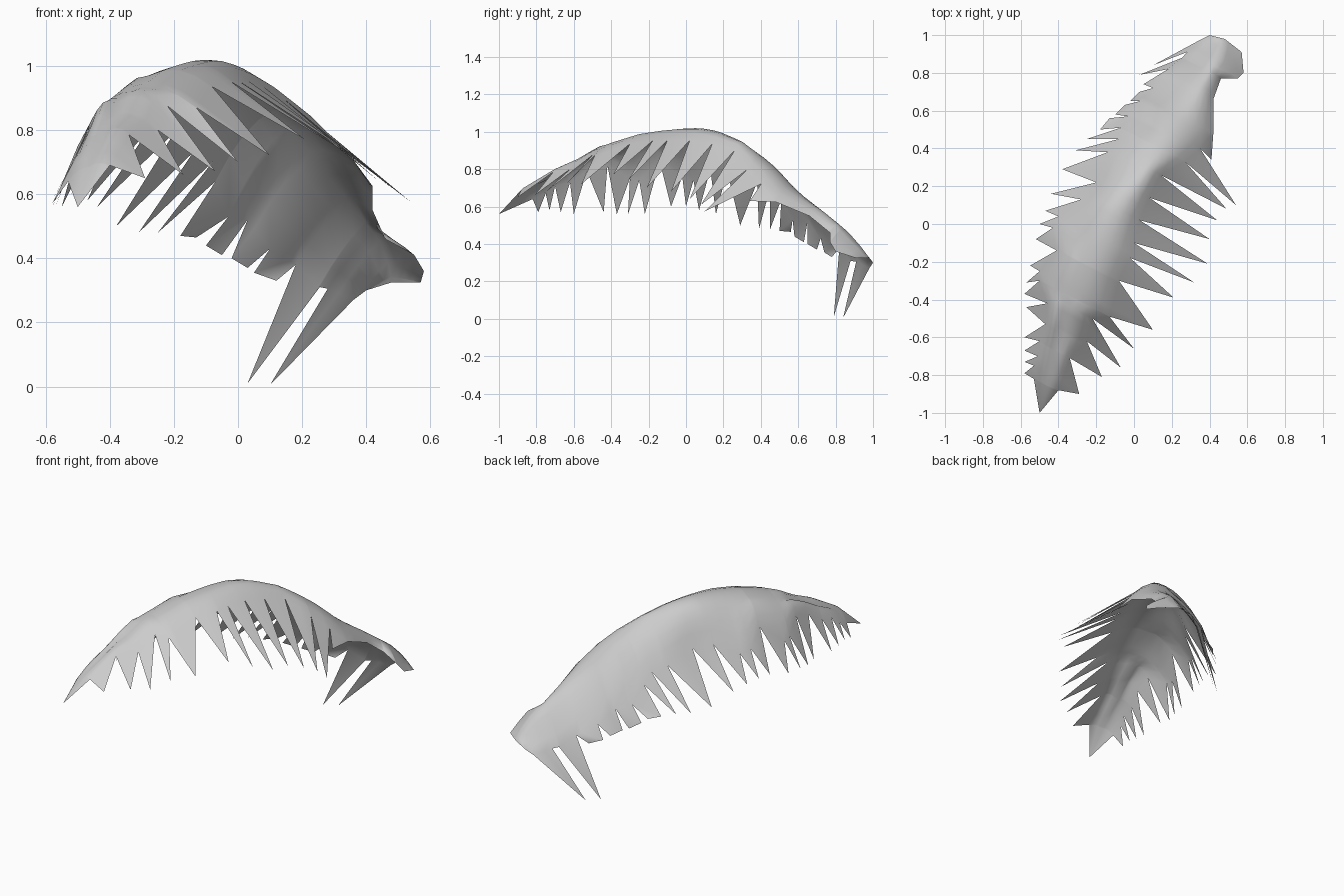
import bpy, bmesh
from mathutils import Vector

if "Cube" in bpy.data.objects:
    bpy.data.objects.remove(bpy.data.objects["Cube"])

# Spine of the frond, base to tip
SPINE = [(.48, .98, .325), (.45, .89, .44), (.37, .77, .545), (.26, .60, .68), (.135, .45, .835),
         (.01, .28, .945), (-.13, .10, 1.005), (-.28, -.20, .97), (-.37, -.42, .90),
         (-.43, -.70, .765), (-.47, -.88, .67), (-.50, -1.0, .56)]

# Each entry: root notch, then the tip point(s) of the leaflet that starts there
LEFT = [
    [(.40, 1.0, .30)], [(.36, .98, .27), (.10, .84, .005)], [(.28, .91, .305)],
    [(.255, .88, .31), (.03, .79, .01)],
    [(.18, .82, .38), (.12, .78, .33), (.05, .74, .355)],
    [(.10, .72, .43), (.03, .70, .37), (-.02, .65, .40)],
    [(.03, .65, .52), (-.05, .63, .41), (-.10, .58, .44)],
    [(-.03, .57, .53), (-.13, .56, .465), (-.18, .50, .47)],
    [(-.07, .51, .64), (-.25, .45, .48)], [(-.08, .45, .70), (-.31, .39, .48)],
    [(-.14, .38, .73), (-.38, .29, .50)], [(-.20, .22, .79), (-.44, .16, .56)],
    [(-.28, .13, .80), (-.47, .07, .58)], [(-.40, .04, .74), (-.50, .0, .60)],
    [(-.43, -.02, .76), (-.52, -.08, .60)], [(-.41, -.14, .84), (-.55, -.22, .56)],
    [(-.50, -.25, .74), (-.57, -.31, .56)], [(-.50, -.30, .75), (-.58, -.37, .56)],
    [(-.46, -.42, .82), (-.57, -.44, .57)], [(-.47, -.53, .79), (-.58, -.60, .56)],
    [(-.50, -.62, .73), (-.58, -.67, .57)], [(-.51, -.70, .71), (-.58, -.73, .58)],
    [(-.53, -.75, .67), (-.58, -.79, .57)], [(-.53, -.82, .64)], [(-.50, -1.0, .56)]]
RIGHT = [
    [(.57, .91, .325)], [(.58, .80, .36)], [(.55, .77, .41)], [(.46, .77, .46)], [(.42, .66, .55)],
    [(.42, .48, .625), (.41, .34, .63)], [(.35, .40, .72), (.54, .10, .575)],
    [(.27, .33, .80), (.49, .08, .61)], [(.14, .26, .90), (.44, .02, .64)],
    [(.08, .14, .935), (.40, -.08, .68)], [(.03, .02, .955), (.39, -.21, .70)],
    [(.0, -.10, .955), (.32, -.31, .74)], [(-.02, -.18, .95), (.21, -.39, .77)],
    [(-.08, -.30, .935), (.10, -.56, .72)], [(-.13, -.49, .87), (.0, -.66, .70)],
    [(-.22, -.50, .875), (-.07, -.76, .67)], [(-.25, -.62, .80), (-.17, -.81, .66)],
    [(-.34, -.71, .785), (-.29, -.90, .65)], [(-.40, -.88, .69)], [(-.50, -1.0, .56)]]
ROWS = 4        # strips between spine and leaflet roots
BULGE = 0.035   # roundness of the blade


def along(p):
    """Distance along the frond's length."""
    return -(.46 * p[0] + .89 * p[1])


def sample(line, s, smooth=False):
    """Point of a polyline at length s, optionally as a smooth curve."""
    pts = [Vector(p) for p in line]
    n = len(pts)
    for i in range(n - 1):
        a, b = along(pts[i]), along(pts[i + 1])
        if s <= b or i == n - 2:
            u = min(max((s - a) / (b - a), 0), 1)
            if not smooth:
                return pts[i].lerp(pts[i + 1], u)
            p0, p1, p2, p3 = pts[max(i - 1, 0)], pts[i], pts[i + 1], pts[min(i + 2, n - 1)]
            return (p1 * 2 + (p2 - p0) * u + (p0 * 2 - p1 * 5 + p2 * 4 - p3) * u * u
                    + (p1 * 3 - p0 - p2 * 3 + p3) * u ** 3) / 2


# Shared stations so both halves meet at the spine
stations = sorted({round(along(e[0]), 4) for e in LEFT + RIGHT} | {round(along(SPINE[0]), 4)})
bm = bmesh.new()
spine = [bm.verts.new(sample(SPINE, s, True)) for s in stations]


def face(verts, flip):
    bm.faces.new(verts[::-1] if flip else verts)


def half(entries, flip):
    roots = [e[0] for e in entries]
    rows = [spine]
    # Blade
    for r in range(1, ROWS + 1):
        u = r / ROWS
        row = []
        for s, v in zip(stations, spine):
            p = v.co.lerp(sample(roots, s), u)
            taper = min(1, (stations[-1] - s) * 2, (s - stations[0]) * 2)
            p.z += BULGE * 4 * u * (1 - u) * taper
            row.append(bm.verts.new(p))
        rows.append(row)
    for a, b in zip(rows, rows[1:]):
        for i in range(len(stations) - 1):
            face([a[i], b[i], b[i + 1], a[i + 1]], flip)
    # Leaflets
    edge = rows[-1]
    for e, nxt in zip(entries, entries[1:]):
        if len(e) == 1:
            continue
        i = stations.index(round(along(e[0]), 4))
        j = stations.index(round(along(nxt[0]), 4))
        tips = [bm.verts.new(p) for p in e[1:]]
        if len(tips) == 2:
            face([edge[i], tips[0], tips[1]], flip)
        for k in range(i, j):
            face([edge[k], tips[-1], edge[k + 1]], flip)


half(LEFT, True)
half(RIGHT, False)
bmesh.ops.remove_doubles(bm, verts=bm.verts, dist=0.0005)
bmesh.ops.recalc_face_normals(bm, faces=bm.faces)
if sum(f.normal.z * f.calc_area() for f in bm.faces) < 0:
    bmesh.ops.reverse_faces(bm, faces=bm.faces)

mesh = bpy.data.meshes.new("palm_frond")
bm.to_mesh(mesh)
bm.free()
mat = bpy.data.materials.new("frond grey")
mat.diffuse_color = (.6, .6, .6, 1)
mat.use_nodes = True
mat.node_tree.nodes["Principled BSDF"].inputs["Base Color"].default_value = mat.diffuse_color
mesh.materials.append(mat)
mesh.shade_smooth()
frond = bpy.data.objects.new("palm_frond", mesh)
bpy.context.collection.objects.link(frond)
